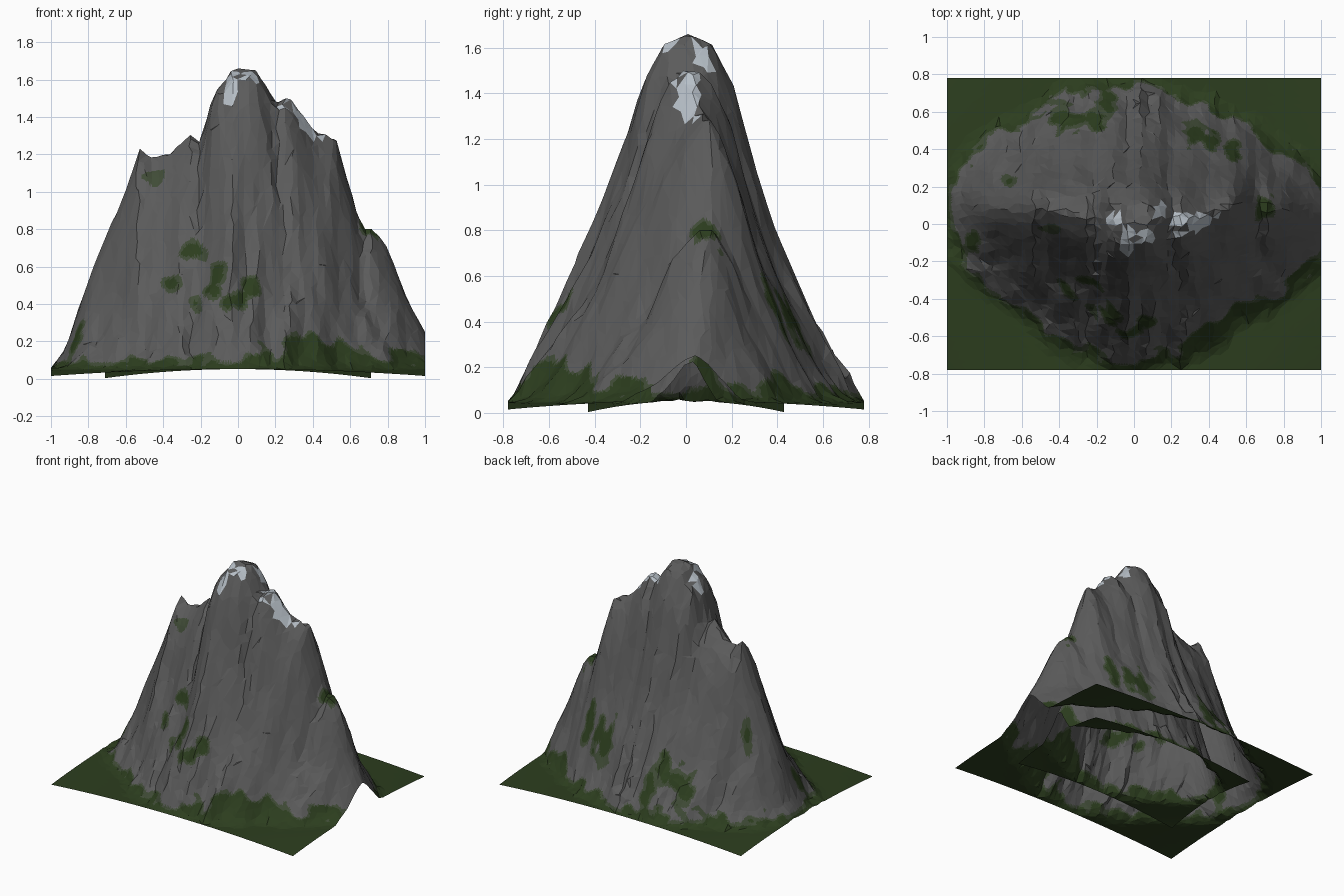
import bpy, bmesh, math, random
from mathutils import noise, Vector

if "Cube" in bpy.data.objects:
    bpy.data.objects.remove(bpy.data.objects["Cube"])

random.seed(4)

# Skyline, footprint and slope profiles as (position, value) points
RIDGE = [(-1, .05), (-.92, .17), (-.8, .54), (-.7, .78), (-.6, 1.03), (-.53, 1.24), (-.45, 1.18),
         (-.35, 1.23), (-.25, 1.32), (-.2, 1.27), (-.13, 1.54), (-.07, 1.59), (-.03, 1.66), (.09, 1.66),
         (.14, 1.59), (.2, 1.48), (.26, 1.53), (.33, 1.45), (.4, 1.34), (.52, 1.3), (.66, .82),
         (.72, .83), (.8, .7), (.9, .45), (1, .25)]
CREST_Y = [(-1, .1), (-.4, .07), (-.1, 0), (.15, .02), (.3, .02), (.55, .11), (.8, .08), (1, .04)]
FRONT = [(-1, .2), (-.95, .28), (-.6, .47), (-.3, .7), (0, .77), (.3, .7), (.6, .52), (.9, .34), (1, .27)]
BACK = [(-1, .25), (-.95, .38), (-.75, .52), (-.5, .62), (-.35, .74), (0, .76), (.3, .68), (.5, .57),
        (.7, .52), (.95, .32), (1, .26)]
SLOPE = [(0, 1), (.14, .97), (.27, .84), (.37, .66), (.48, .5), (.62, .34), (.75, .22), (.88, .1), (1, .02), (1.1, 0)]
FLANK = [(0, 1), (.14, .91), (.27, .77), (.37, .62), (.48, .48), (.62, .33), (.75, .21), (.88, .1), (1, .02), (1.1, 0)]
# Moss patches on the front cliff (x, z, radius) and seen from above (x, y, radius)
MOSS = [(-.22, .69, .05), (-.25, .68, .04), (-.36, .51, .035), (-.1, .55, .045), (-.12, .46, .04), (-.05, .42, .05),
        (.01, .42, .045), (-.23, .4, .03), (.07, .5, .045)]
MOSS_TOP = [(-.42, .58, .07), (-.31, .55, .05), (-.2, .56, .05), (-.14, .66, .05), (.33, .5, .06),
            (.42, .44, .05), (.52, .39, .05), (.7, .09, .05), (-.67, .23, .02), (-.87, -.1, .045)]
# Snow patches: x, y, half width, half depth
SNOW = [(-.1, .02, .04, .04), (-.035, -.12, .028, .06), (-.04, -.05, .04, .03), (.07, -.075, .05, .035),
        (.14, .07, .04, .04), (.25, .03, .06, .045), (.25, -.05, .03, .03), (.34, .01, .06, .05),
        (.43, .02, .05, .03)]


def lerp(points, v):
    if v <= points[0][0]:
        return points[0][1]
    for (a, p), (b, q) in zip(points, points[1:]):
        if v <= b:
            return p + (q - p) * (v - a) / (b - a)
    return points[-1][1]


def height(x, y):
    """Mountain height over the unit footprint (x +-1, y +-0.78)."""
    ground = .052 - .037 * x * x * (y / .78) ** 2
    d = y - lerp(CREST_Y, x)
    side = 1 if d > 0 else -1
    t = abs(d) / (abs(lerp(BACK if side > 0 else FRONT, x) - side * lerp(CREST_Y, x)))
    # Vertical flutes and gullies, fading out at crest and foot
    fade = max(0, min(1, (t - .06) * 5))
    flute = noise.noise(Vector((x * 6, side * 5, t))) * .09 + noise.noise(Vector((x * 14, side * 9, t * 3))) * .08
    for gx, gs, slant in ((-.2, -1, .03), (.12, -1, .3), (.15, 1, .08)):
        if gs == side:
            flute += .16 * math.exp(-((x - gx - slant * t) / .035) ** 2) * max(0, 1 - t * 1.3)
    t *= 1 + flute * fade
    rough = noise.noise(Vector((x * 9, y * 9, 3))) * .04 * fade * (t < 1)
    # Broad summit, sharper ridges on both flanks
    k = max(0, min(1, (abs(x - .03) - .15) / .15))
    slope = lerp(SLOPE, t) * (1 - k) + lerp(FLANK, t) * k
    z = max(0, lerp(RIDGE, x) - ground) * slope + rough * min(1, max(0, 1.05 - t) * 4)
    # Ease to the plain along the front and back edges
    return ground + z * min(1, max(0, (.78 - abs(y)) / .06))


def material(name, color):
    m = bpy.data.materials.new(name)
    m.diffuse_color = (*color, 1)
    m.use_nodes = True
    m.node_tree.nodes["Principled BSDF"].inputs["Base Color"].default_value = m.diffuse_color
    return m


MATS = [material("rock grey", (.105, .105, .105)), material("grass green", (.025, .047, .013)),
        material("moss edge", (.05, .07, .037)), material("snow", (.47, .52, .57))]


def is_snow(c):
    return c.z > 1.28 and any(((c.x - x) / a) ** 2 + ((c.y - y) / b) ** 2 < 1 for x, y, a, b in SNOW)


def ground_cover(c):
    """Grass at the foot and moss patches, with a paler rim."""
    x, y, z = c
    wobble = noise.noise(c * 12)
    line = .085 + .08 * noise.noise(Vector((x * 5, y * 5, 1))) + .07 * wobble
    if y < -.15:
        line += .13 * math.exp(-((x - .4) / .27) ** 2)      # grass climbs the front right foot
    if y > .3:
        line += .1 * max(0, noise.noise(Vector((x * 6, 2, z * 4))) + .1)
    gap = z - max(line, .068)
    if y < 0:
        for mx, mz, r in MOSS:
            gap = min(gap, math.hypot(x - mx, z - mz) - r * (.85 + .9 * wobble))
        # Pale lichen high on the left shoulder
        if math.hypot(x + .46, (z - 1.08) * .8) < .045 + .04 * wobble:
            return 2
    for mx, my, r in MOSS_TOP:
        gap = min(gap, math.hypot(x - mx, y - my) - r * (.8 + .9 * wobble))
    return 1 if gap < 0 else 2 if gap < .02 else 0


def terrain(name, nx, ny, sx, sy, sz, corner):
    bm = bmesh.new()
    rows = []
    for j in range(ny + 1):
        row = []
        for i in range(nx + 1):
            u, v = -1 + 2 * i / nx, .78 * (-1 + 2 * j / ny)
            if 0 < i < nx:
                u += random.uniform(-.38, .38) * 2 / nx
            if 0 < j < ny:
                v += random.uniform(-.38, .38) * 1.56 / ny
            z = .05 + (height(u, v) - .05) * sz - corner * u * u * (v / .78) ** 2
            row.append(bm.verts.new((u * sx, v * sy, z)))
        rows.append(row)
    for j in range(ny):
        for i in range(nx):
            a, b, c, d = rows[j][i], rows[j][i + 1], rows[j + 1][i + 1], rows[j + 1][i]
            tris = ((a, b, c), (a, c, d)) if abs(a.co.z - c.co.z) < abs(b.co.z - d.co.z) else ((a, b, d), (b, c, d))
            for t in tris:
                bm.faces.new(t)
    # Snow covers whole facets; grass outlines are cut finer within flat facets
    for f in bm.faces:
        f.material_index = 3 if is_snow(f.calc_center_median()) else 0
    bmesh.ops.subdivide_edges(bm, edges=bm.edges[:], cuts=3, use_grid_fill=True)
    bmesh.ops.triangulate(bm, faces=bm.faces[:])
    for f in bm.faces:
        if f.material_index != 3:
            f.material_index = ground_cover(f.calc_center_median())
    mesh = bpy.data.meshes.new(name)
    bm.to_mesh(mesh)
    bm.free()
    for m in MATS:
        mesh.materials.append(m)
    bpy.context.collection.objects.link(bpy.data.objects.new(name, mesh))


# Outer mountain shell, and the smaller core sheet beneath it
terrain("mountain", 56, 44, 1, 1, 1, 0)
terrain("inner_core", 40, 30, .71, .55, .9, .015)
